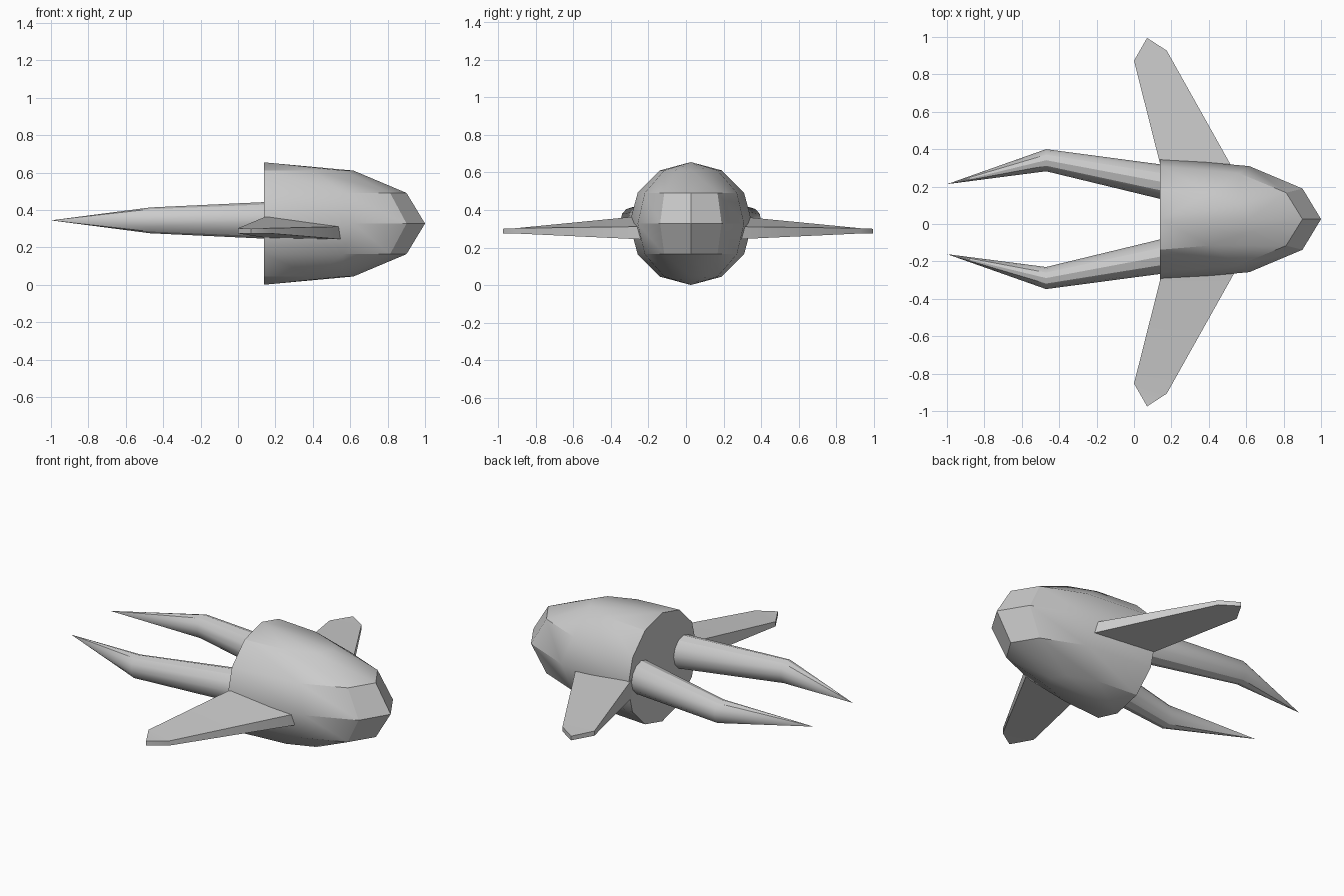
import bpy, bmesh, math
from mathutils import Vector

cube = bpy.data.objects.get("Cube")
if cube:
    bpy.data.objects.remove(cube, do_unlink=True)

grey = bpy.data.materials.new("plain grey")
grey.use_nodes = True
grey.diffuse_color = (0.6, 0.6, 0.6, 1)
grey.node_tree.nodes["Principled BSDF"].inputs["Base Color"].default_value = (0.6, 0.6, 0.6, 1)

MID_Y, MID_Z = 0.026, 0.328     # body axis
BACK, LENGTH, RADIUS = 0.14, 0.86, 0.327


def finish(bm, name):
    bmesh.ops.recalc_face_normals(bm, faces=bm.faces)
    mesh = bpy.data.meshes.new(name)
    bm.to_mesh(mesh)
    bm.free()
    mesh.materials.append(grey)
    obj = bpy.data.objects.new(name, mesh)
    bpy.context.collection.objects.link(obj)
    bpy.ops.object.select_all(action='DESELECT')
    obj.select_set(True)
    bpy.context.view_layer.objects.active = obj
    bpy.ops.object.shade_smooth_by_angle(angle=math.radians(30))


# Body: stretched half sphere with a flat back
bm = bmesh.new()
bmesh.ops.create_uvsphere(bm, u_segments=12, v_segments=6, radius=1)
bmesh.ops.delete(bm, geom=[v for v in bm.verts if v.co.x < -0.01], context='VERTS')
rim = [e for e in bm.edges if e.is_boundary]
bmesh.ops.contextual_create(bm, geom=rim)
for v in bm.verts:
    v.co = Vector((BACK + LENGTH * max(v.co.x, 0) ** 0.85,
                   MID_Y + RADIUS * v.co.y, MID_Z + RADIUS * v.co.z))
finish(bm, "body")


# Tails: round tapered limbs with one bend, ending in a point
def tail(name, side):
    bm = bmesh.new()
    rings = []
    for x, y, ry, rz in ((0.17, 0.195, 0.094, 0.099), (-0.47, 0.315, 0.059, 0.069)):
        ring = []
        for i in range(12):
            a = math.tau * i / 12
            ring.append(bm.verts.new((x, MID_Y + side * y + ry * math.cos(a),
                                      0.345 + rz * math.sin(a))))
        rings.append(ring)
    tip = bm.verts.new((-1, MID_Y + side * 0.187, 0.345))
    root, bend = rings
    bm.faces.new(root)
    for i in range(12):
        j = (i + 1) % 12
        bm.faces.new((root[i], root[j], bend[j], bend[i]))
        bm.faces.new((bend[i], bend[j], tip))
    finish(bm, name)


tail("left_tail", 1)
tail("right_tail", -1)


# Fins: tapered slabs, thickest at the rear of the root
def fin(name, side, shift):
    outline = ((0.16, 0.23, 0.25, 0.37), (0.0, 0.863, 0.275, 0.303),
               (0.07, 0.995 - shift, 0.275, 0.3), (0.175, 0.917, 0.275, 0.303),
               (0.56, 0.23, 0.243, 0.312))
    bm = bmesh.new()
    low = [bm.verts.new((x, side * y + shift * side * side, z)) for x, y, z, _ in outline]
    top = [bm.verts.new((x, side * y + shift * side * side, z)) for x, y, _, z in outline]
    for layer in (low, top):
        bm.faces.new((layer[0], layer[1], layer[3], layer[4]))
        bm.faces.new(layer[1:4])
    for i in range(5):
        j = (i + 1) % 5
        bm.faces.new((low[i], low[j], top[j], top[i]))
    finish(bm, name)


fin("left_fin", 1, 0.01)
fin("right_fin", -1, 0.01)
